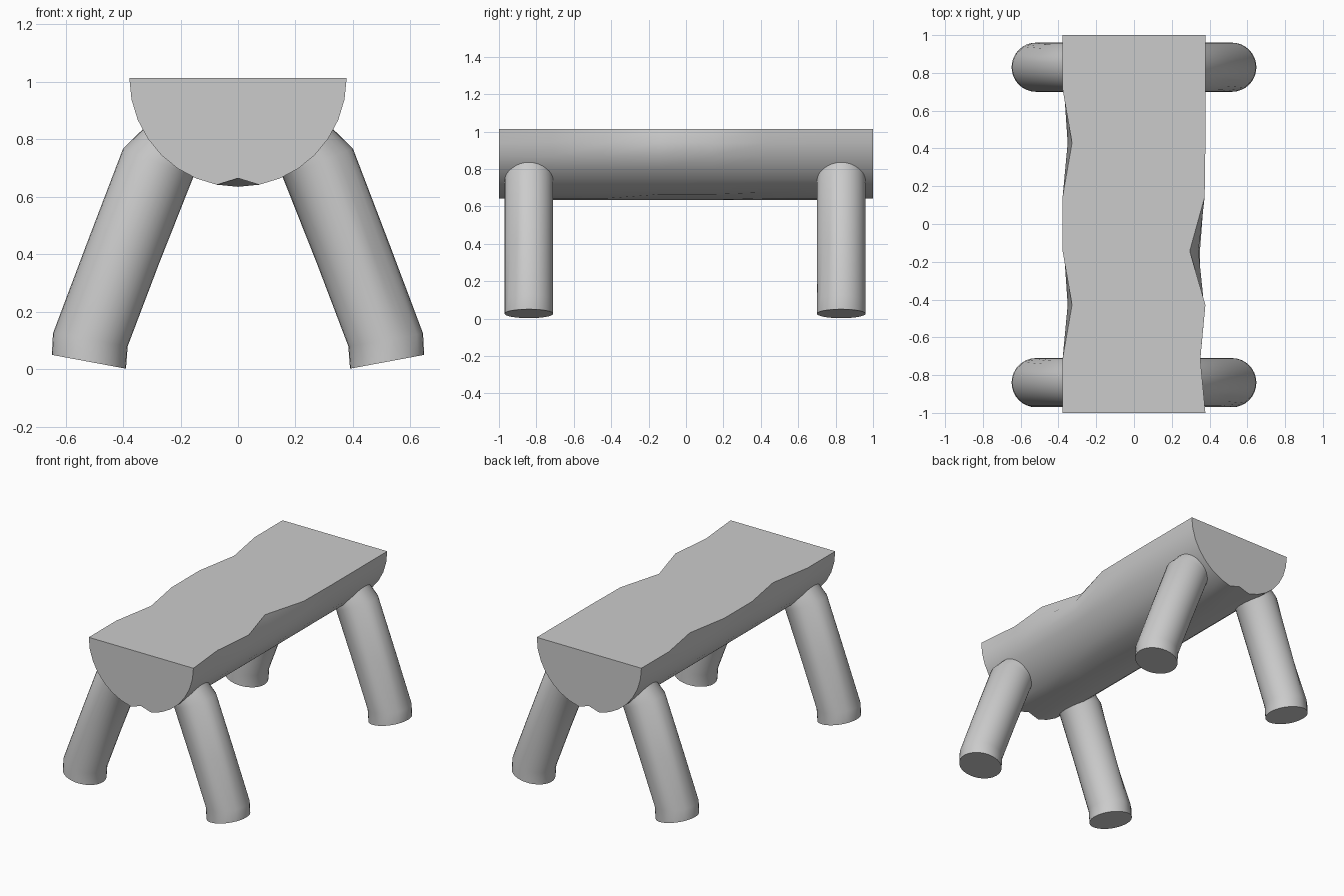
import bpy, bmesh, math
from mathutils import Vector

if "Cube" in bpy.data.objects:
    bpy.data.objects.remove(bpy.data.objects["Cube"])


def loft(name, rings):
    """Skin equal-length closed rings and cap both ends."""
    bm = bmesh.new()
    rows = [[bm.verts.new(p) for p in ring] for ring in rings]
    n = len(rows[0])
    for a, b in zip(rows, rows[1:]):
        for i in range(n):
            j = (i + 1) % n
            bm.faces.new((a[i], a[j], b[j], b[i]))
    bm.faces.new(rows[0])
    bm.faces.new(rows[-1])
    bmesh.ops.recalc_face_normals(bm, faces=bm.faces)
    mesh = bpy.data.meshes.new(name)
    bm.to_mesh(mesh)
    bm.free()
    obj = bpy.data.objects.new(name, mesh)
    bpy.context.collection.objects.link(obj)
    bpy.ops.object.select_all(action='DESELECT')
    obj.select_set(True)
    bpy.context.view_layer.objects.active = obj
    bpy.ops.object.shade_smooth_by_angle()
    return obj


# Half-log seat: 16-sided half circle, with hewn dents
# keyed by (ring along the length, point around from left to right)
R, TOP, SIDES = 0.378, 1.013, 16
dents = {
    (2, 0): 0.05, (2, 1): 0.02, (5, 0): 0.05, (5, 1): 0.02,
    (1, 16): 0.027, (1, 15): 0.02, (3, 16): 0.083, (3, 15): 0.03,
    (4, 16): 0.004, (0, 8): 0.03, (7, 8): 0.03, (3, 9): 0.012,
    (4, 9): 0.012, (5, 10): 0.012,
}
seat_rings = []
for k in range(8):
    ring = []
    for i in range(SIDES + 1):
        a = math.pi * (1 + i / SIDES)
        r = R - dents.get((k, i), 0)
        ring.append((r * math.cos(a), -1 + 2 * k / 7, TOP + r * math.sin(a)))
    seat_rings.append(ring)
loft("seat", seat_rings)

# Leg stations: inner and outer edge points in the x-z plane
stations = [
    ((0.390, 0.002), (0.648, 0.050)),
    ((0.384, 0.080), (0.644, 0.125)),
    ((0.275, 0.367), (0.530, 0.428)),
    ((0.155, 0.670), (0.400, 0.768)),
    ((0.050, 0.780), (0.250, 0.915)),
]
LEG_R, N = 0.13, 32
# Carved flat on the lower part of each leg: (station, point) -> inward factor
leg_dents = {(1, 26): 0.04, (2, 27): 0.09, (2, 28): 0.10, (2, 29): 0.08,
             (1, 28): 0.03}


def leg(name, y, side):
    rings = []
    for k, (inner, outer) in enumerate(stations):
        pi = Vector((inner[0], 0, inner[1]))
        po = Vector((outer[0], 0, outer[1]))
        mid, half = (pi + po) / 2, (po - pi) / 2
        ring = []
        for i in range(N):
            a = 2 * math.pi * i / N
            s = 1 - leg_dents.get((k, i), 0)
            p = mid + half * (s * math.cos(a))
            p.y = LEG_R * s * math.sin(a)
            # left legs are the right legs turned half round
            ring.append((side * p.x, y + side * p.y, p.z))
        rings.append(ring)
    loft(name, rings)


for end, y in (("front", -0.84), ("back", 0.83)):
    for word, side in (("right", 1), ("left", -1)):
        leg(f"{end}_{word}_leg", y, side)
